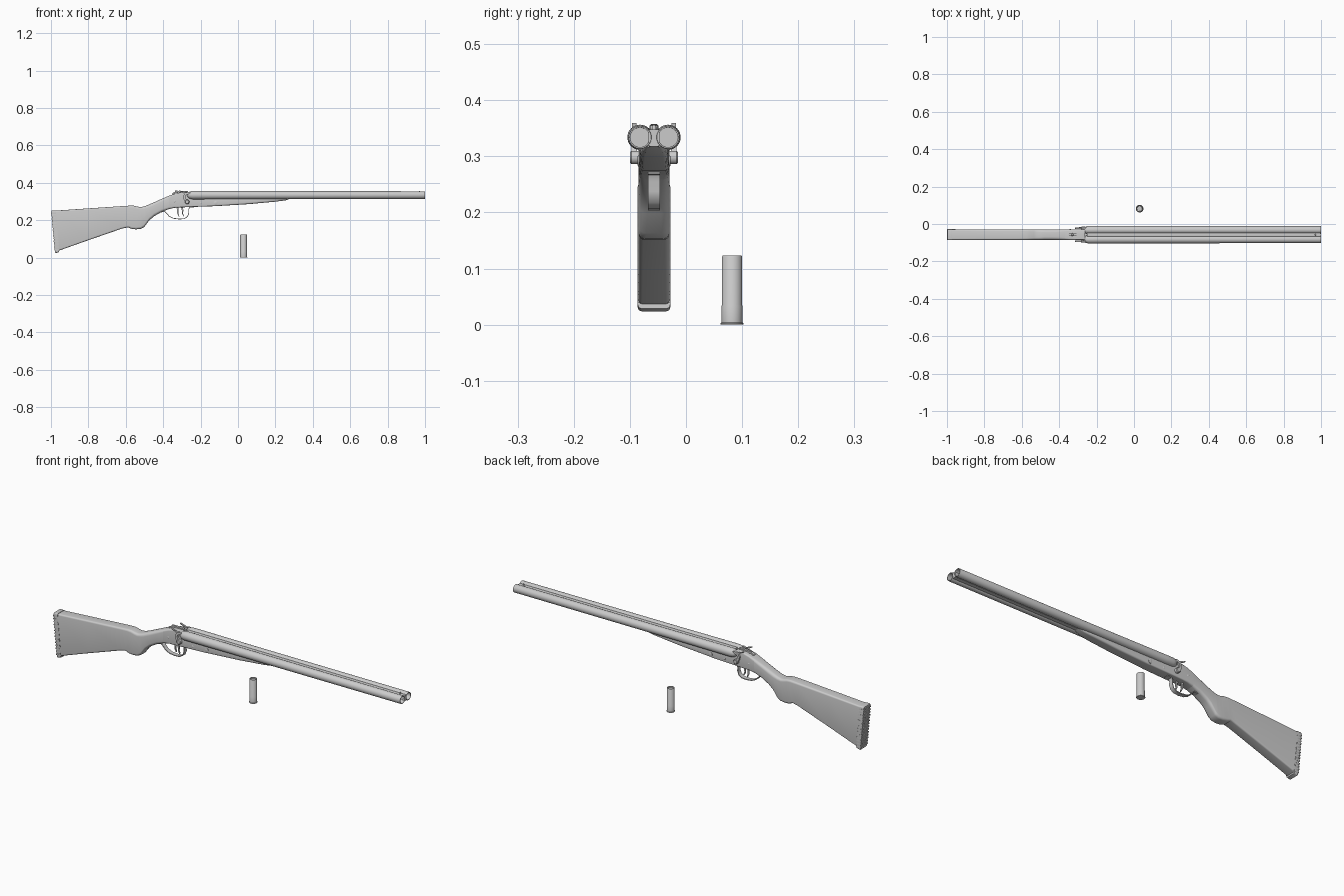
import bpy, bmesh, math
from mathutils import Vector

YC = -0.057          # centre plane of the gun
BZ = 0.334           # barrel axis height


def finish(name, bm, angle=35):
    bmesh.ops.recalc_face_normals(bm, faces=bm.faces)
    me = bpy.data.meshes.new(name)
    bm.to_mesh(me)
    bm.free()
    ob = bpy.data.objects.new(name, me)
    bpy.context.collection.objects.link(ob)
    bpy.ops.object.select_all(action='DESELECT')
    ob.select_set(True)
    bpy.context.view_layer.objects.active = ob
    bpy.ops.object.shade_smooth_by_angle(angle=math.radians(angle))
    return ob


def skin(name, rings, closed_ends=True, angle=35):
    bm = bmesh.new()
    vs = [[bm.verts.new(p) for p in r] for r in rings]
    n = len(rings[0])
    for a, b in zip(vs, vs[1:]):
        for i in range(n):
            bm.faces.new((a[i], a[(i + 1) % n], b[(i + 1) % n], b[i]))
    if closed_ends:
        bm.faces.new(vs[0])
        bm.faces.new(vs[-1])
    return finish(name, bm, angle)


def body(name, stations, seg=4):
    """Loft of rounded rectangles: (x top, z top, x bottom, z bottom, half width, corner)."""
    rings = []
    for xt, zt, xb, zb, w, c in stations:
        h = zt - zb
        c = min(c, h * 0.48)
        ring = []
        for k, (sy, sz) in enumerate(((1, 1), (-1, 1), (-1, -1), (1, -1))):
            for s in range(seg + 1):
                a = math.pi / 2 * (k + s / seg)
                y = sy * (w - c) + c * math.cos(a)
                z = (zt - c if sz > 0 else zb + c) + c * math.sin(a)
                ring.append((xb + (xt - xb) * (z - zb) / h, YC + y, z))
        rings.append(ring)
    return skin(name, rings)


def lathe(name, profile, origin, axis='X', n=32):
    """Revolve (distance along axis, radius) pairs."""
    rings = []
    for d, r in profile:
        ring = []
        for i in range(n):
            a = 2 * math.pi * i / n
            u, v = r * math.cos(a), r * math.sin(a)
            p = {'X': (d, u, v), 'Y': (u, d, v), 'Z': (u, v, d)}[axis]
            ring.append(Vector(origin) + Vector(p))
        rings.append(ring)
    return skin(name, rings)


def strap(name, path, y, w):
    """Flat bar of width w following (x, z, thickness) points in the side plane."""
    rings = []
    for i, (x, z, t) in enumerate(path):
        a, b = path[max(i - 1, 0)], path[min(i + 1, len(path) - 1)]
        d = Vector((b[0] - a[0], b[1] - a[1])).normalized()
        nx, nz = -d.y * t / 2, d.x * t / 2
        rings.append([(x + s * nx, y + q * w / 2, z + s * nz)
                      for s, q in ((1, 1), (1, -1), (-1, -1), (-1, 1))])
    return skin(name, rings, angle=40)


# butt stock with pistol-grip knob and wrist
body("stock", [
    (-0.975, 0.251, -0.958, 0.037, 0.028, 0.007),
    (-0.80, 0.263, -0.80, 0.093, 0.028, 0.008),
    (-0.62, 0.275, -0.62, 0.155, 0.028, 0.009),
    (-0.575, 0.278, -0.588, 0.162, 0.028, 0.010),
    (-0.555, 0.277, -0.568, 0.153, 0.028, 0.011),
    (-0.535, 0.272, -0.545, 0.151, 0.028, 0.012),
    (-0.52, 0.270, -0.520, 0.153, 0.028, 0.013),
    (-0.50, 0.274, -0.502, 0.163, 0.028, 0.014),
    (-0.48, 0.282, -0.475, 0.198, 0.028, 0.016),
    (-0.45, 0.295, -0.45, 0.220, 0.028, 0.016),
    (-0.41, 0.313, -0.41, 0.243, 0.028, 0.015),
    (-0.37, 0.330, -0.37, 0.259, 0.028, 0.012)])

# butt plate and its ridges
body("butt_plate", [
    (-0.998, 0.251, -0.978, 0.027, 0.027, 0.006),
    (-0.994, 0.253, -0.975, 0.024, 0.029, 0.007),
    (-0.974, 0.253, -0.957, 0.029, 0.029, 0.007)])
for i in range(14):
    z = 0.042 + i * 0.015
    x = -0.9795 - (z - 0.027) * 0.0893
    strap("butt_ridge", [(x - 0.0015, z, 0.006), (x + 0.026, z, 0.006)], YC, 0.0585)

# receiver: rear body, then the flat water table under the barrels
body("receiver", [
    (-0.37, 0.330, -0.37, 0.259, 0.028, 0.011),
    (-0.34, 0.341, -0.34, 0.266, 0.028, 0.008),
    (-0.305, 0.349, -0.31, 0.268, 0.028, 0.006),
    (-0.262, 0.350, -0.262, 0.270, 0.028, 0.006)])
body("receiver_bar", [
    (-0.262, 0.322, -0.262, 0.270, 0.028, 0.006),
    (-0.12, 0.318, -0.12, 0.275, 0.027, 0.006)])

# tapering wooden fore-end
body("fore_end", [
    (-0.12, 0.318, -0.12, 0.275, 0.027, 0.008),
    (0.06, 0.320, 0.06, 0.286, 0.026, 0.009),
    (0.20, 0.322, 0.20, 0.299, 0.025, 0.009),
    (0.255, 0.324, 0.255, 0.306, 0.022, 0.008),
    (0.285, 0.326, 0.285, 0.317, 0.014, 0.004)])

# ribs joining the barrels
body("barrel_ribs", [
    (-0.25, 0.350, -0.25, 0.316, 0.010, 0.003),
    (0.998, 0.348, 0.998, 0.318, 0.010, 0.003)])
lathe("front_bead", [(0, 0.004), (0.006, 0.004), (0.009, 0.002)], (0.97, YC, 0.347), 'Z', 12)

for side, s in (("left", 1), ("right", -1)):
    # hollow barrel with domed breech
    lathe(side + "_barrel", [
        (-0.272, 0.004), (-0.268, 0.012), (-0.258, 0.019), (-0.243, 0.0225), (-0.20, 0.0225),
        (0.10, 0.0212), (0.998, 0.0205), (1.0, 0.020), (1.0, 0.0175), (0.87, 0.0172)],
        (0, YC + s * 0.025, BZ))
    # hammer: pivot, neck and nose, thumb spur
    lathe(side + "_hammer_pivot", [(s * 0.025, 0.012), (s * 0.040, 0.012), (s * 0.043, 0.009)],
          (-0.272, YC, 0.298), 'Y', 20)
    strap(side + "_hammer", [
        (-0.272, 0.298, 0.016), (-0.284, 0.312, 0.013), (-0.288, 0.327, 0.012),
        (-0.280, 0.340, 0.013), (-0.266, 0.345, 0.012), (-0.252, 0.342, 0.010)],
        YC + s * 0.035, 0.010)
    strap(side + "_hammer_spur", [
        (-0.278, 0.339, 0.010), (-0.290, 0.348, 0.007), (-0.302, 0.352, 0.005),
        (-0.314, 0.358, 0.004)], YC + s * 0.035, 0.008)
    # screws and hinge pin ends
    for x, z, r in ((-0.12, 0.292, 0.010), (-0.34, 0.300, 0.005), (-0.20, 0.290, 0.005)):
        lathe(side + "_screw", [(s * 0.024, r), (s * 0.0285, r), (s * 0.0295, r * 0.7)],
              (x, YC, z), 'Y', 16)

# top lever
strap("top_lever", [(-0.352, 0.340, 0.006), (-0.33, 0.352, 0.008), (-0.30, 0.353, 0.007),
                    (-0.268, 0.352, 0.006)], YC, 0.012)
lathe("lever_knob", [(0, 0.008), (0.010, 0.008), (0.013, 0.005)], (-0.33, YC, 0.345), 'Z', 16)

# trigger guard and twin triggers
strap("trigger_guard", [
    (-0.415, 0.243, 0.004), (-0.392, 0.246, 0.004), (-0.381, 0.236, 0.004), (-0.368, 0.221, 0.004),
    (-0.345, 0.210, 0.004), (-0.315, 0.206, 0.004), (-0.288, 0.208, 0.004), (-0.270, 0.219, 0.004),
    (-0.263, 0.238, 0.004), (-0.264, 0.256, 0.004), (-0.258, 0.269, 0.004), (-0.235, 0.271, 0.004)],
    YC, 0.022)
for name, x, y in (("rear_trigger", -0.325, 0.004), ("front_trigger", -0.300, -0.004)):
    strap(name, [(x, 0.272, 0.010), (x + 0.004, 0.252, 0.008), (x + 0.003, 0.236, 0.006),
                 (x + 0.010, 0.220, 0.004)], YC + y, 0.007)

# standing cartridge with rimmed base and recessed mouth
lathe("shell", [
    (0, 0.0195), (0.001, 0.0205), (0.003, 0.0205), (0.004, 0.0185), (0.034, 0.0185),
    (0.035, 0.0180), (0.121, 0.0180), (0.123, 0.0168), (0.122, 0.0145), (0.117, 0.0135)],
    (0.03, 0.082, 0), 'Z')
